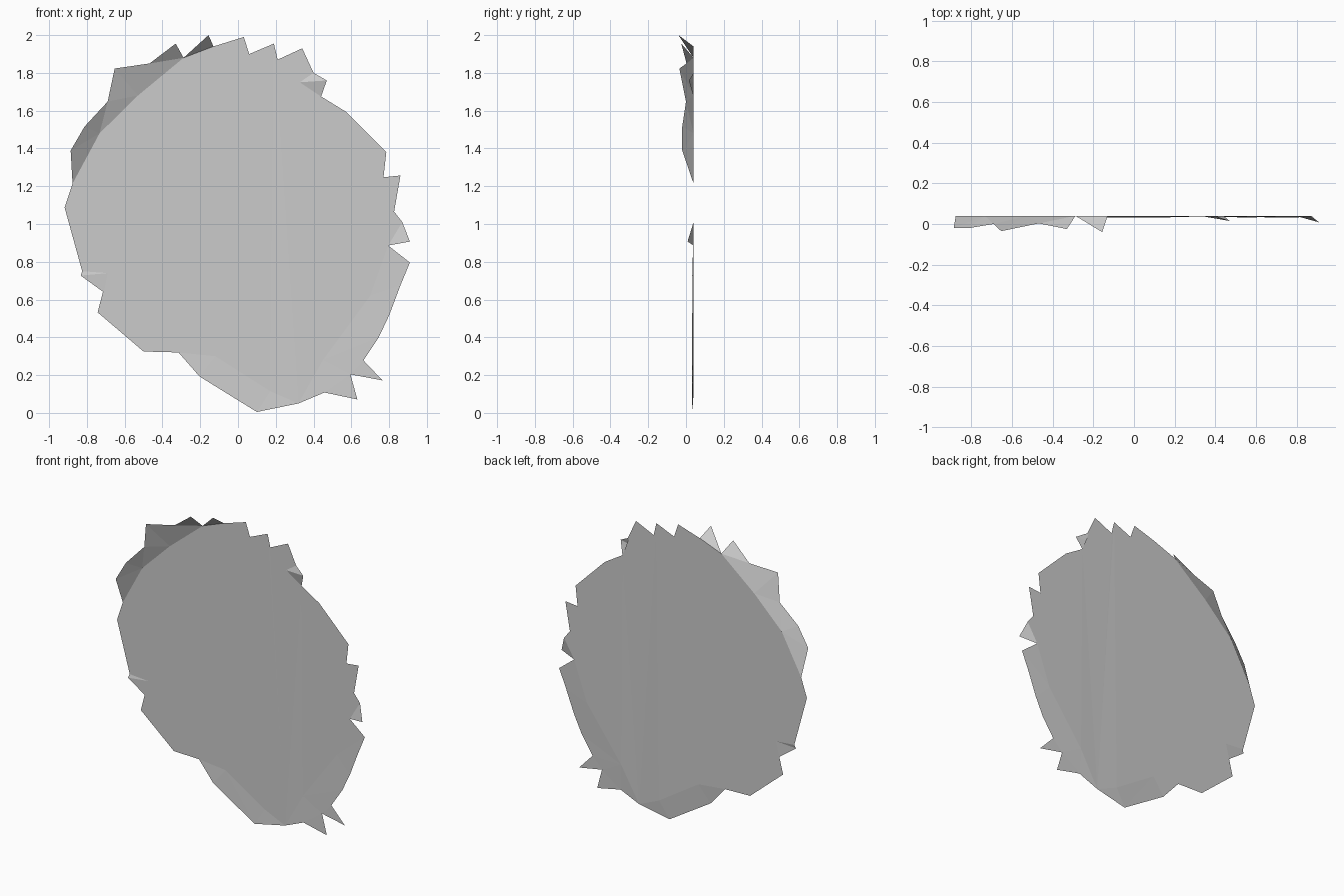
import bpy, bmesh

FLAT = 0.04  # depth of the flat middle of the sheet

grey = bpy.data.materials.new("plain grey")
grey.diffuse_color = (0.6, 0.6, 0.6, 1)


def patch(name, points, faces=None):
    """Single-sided sheet from (x, z) or (x, z, y) points, triangulated, facing the front."""
    bm = bmesh.new()
    vs = [bm.verts.new((p[0], p[2] if len(p) > 2 else FLAT, p[1])) for p in points]
    for f in faces or [range(len(points))]:
        bm.faces.new([vs[i] for i in f])
    bmesh.ops.triangulate(bm, faces=bm.faces[:])
    for f in bm.faces:
        f.normal_update()
        if f.normal.y > 0:
            f.normal_flip()
    me = bpy.data.meshes.new(name)
    bm.to_mesh(me)
    bm.free()
    me.materials.append(grey)
    ob = bpy.data.objects.new(name, me)
    bpy.context.collection.objects.link(ob)


# Fold lines shared between the flat middle and the bent edges
fold_top = [(-0.876, 1.214), (-0.733, 1.48), (-0.53, 1.68), (-0.288, 1.88)]
fold_right = [(0.795, 0.886), (0.70, 0.62), (0.45, 0.28), (0.32, 0.05, 0.037)]
fold_bottom = [(0.17, 0.115), (-0.12, 0.30), (-0.315, 0.32)]
fold_left = [(-0.71, 0.638), (-0.69, 0.74), (-0.825, 0.75)]

# Flat middle with ragged teeth
middle = fold_top + [
    (-0.13, 1.94), (0.03, 1.99), (0.06, 1.90), (0.19, 1.955), (0.21, 1.87),
    (0.34, 1.93), (0.325, 1.84), (0.40, 1.80), (0.325, 1.75), (0.44, 1.675), (0.57, 1.595),
    (0.785, 1.38), (0.705, 1.24), (0.86, 1.257), (0.78, 1.125), (0.87, 1.01),
] + fold_right + fold_bottom + [(-0.50, 0.325), (-0.743, 0.532)] + fold_left + [
    (-0.817, 0.854), (-0.918, 1.087)]
patch("middle_sheet", middle)

# Big bent edge at the upper left
patch("upper_left_flap", fold_top + [
    (-0.886, 1.389, -0.02), (-0.812, 1.516, -0.02), (-0.69, 1.648, 0.0),
    (-0.653, 1.823, -0.035), (-0.468, 1.85, 0.003), (-0.33, 1.955, -0.025)],
    [(0, 4, 1), (4, 5, 1), (5, 6, 1), (6, 2, 1), (6, 7, 2), (7, 8, 2), (8, 3, 2), (8, 9, 3)])

# Small bent teeth
patch("top_tooth", [(-0.288, 1.88), (-0.156, 2.0, -0.04), (-0.13, 1.94)])
patch("upper_right_tooth", [(0.40, 1.80), (0.47, 1.76, 0.015), (0.44, 1.675), (0.325, 1.75)],
      [(0, 1, 3), (1, 2, 3)])
patch("right_tooth", [(0.87, 1.01), (0.91, 0.907, 0.008), (0.795, 0.886)])
patch("left_tooth", fold_left + [(-0.833, 0.727, 0.033)], [(0, 1, 3), (1, 2, 3)])

# Slightly lifted strips along the lower edges
patch("lower_right_strip", fold_right + [
    (0.91, 0.796, 0.034), (0.86, 0.675, 0.034), (0.80, 0.516, 0.033),
    (0.745, 0.40, 0.032), (0.664, 0.278, 0.033), (0.765, 0.172, 0.031),
    (0.595, 0.204, 0.034), (0.632, 0.071, 0.031), (0.458, 0.108, 0.034)],
    [(0, 4, 1), (4, 5, 1), (5, 6, 1), (6, 7, 1), (7, 2, 1), (7, 8, 2),
     (8, 9, 10), (8, 10, 2), (10, 11, 12), (10, 12, 2), (12, 3, 2)])
patch("bottom_strip", fold_right[-1:] + fold_bottom + [
    (-0.204, 0.193, 0.032), (0.10, 0.005, 0.031)],
    [(0, 1, 5), (1, 2, 5), (2, 4, 5), (2, 3, 4)])
